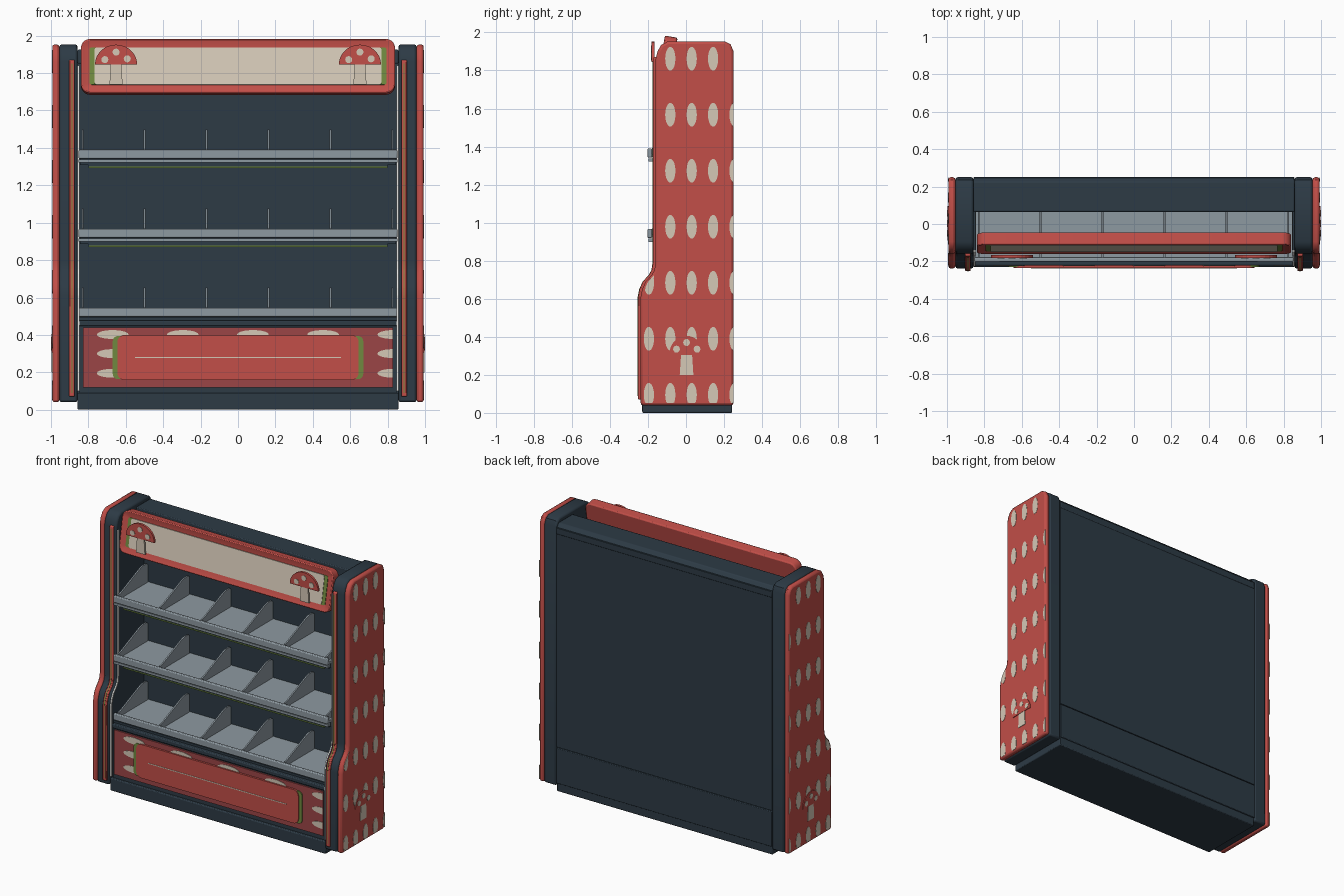
import bpy, bmesh, math

if "Cube" in bpy.data.objects:
    bpy.data.objects.remove(bpy.data.objects["Cube"])

def material(name, rgb):
    m = bpy.data.materials.new(name)
    m.diffuse_color = (*rgb, 1)
    m.use_nodes = True
    m.node_tree.nodes["Principled BSDF"].inputs["Base Color"].default_value = m.diffuse_color
    return m

RED = material("red", (0.54, 0.077, 0.065))
DEEP = material("deep red", (0.33, 0.06, 0.062))
DARK = material("dark slate", (0.026, 0.043, 0.06))
GREY = material("shelf grey", (0.27, 0.32, 0.355))
CREAM = material("cream", (0.66, 0.58, 0.47))
GREEN = material("leaf green", (0.16, 0.25, 0.05))
WHITE = material("white", (0.85, 0.85, 0.82))

def finish(name, bm, mat, bevel=0.0, seg=2):
    bmesh.ops.recalc_face_normals(bm, faces=bm.faces)
    me = bpy.data.meshes.new(name)
    bm.to_mesh(me)
    bm.free()
    me.materials.append(mat)
    ob = bpy.data.objects.new(name, me)
    bpy.context.collection.objects.link(ob)
    if bevel:
        mod = ob.modifiers.new("bevel", 'BEVEL')
        mod.width, mod.segments = bevel, seg
        mod.limit_method, mod.angle_limit = 'ANGLE', math.radians(50)
        bpy.context.view_layer.objects.active = ob
        ob.select_set(True)
        bpy.ops.object.shade_smooth_by_angle(angle=math.radians(35))
        ob.select_set(False)
    return ob

def prism(name, loops, axis, a, b, mat, bevel=0.0):
    """Extrude 2D outlines from a to b along x (points are y,z) or y (points are x,z)."""
    bm = bmesh.new()
    for pts in loops:
        put = (lambda d, p: (d, p[0], p[1])) if axis == 'x' else (lambda d, p: (p[0], d, p[1]))
        lo = [bm.verts.new(put(a, p)) for p in pts]
        hi = [bm.verts.new(put(b, p)) for p in pts]
        bm.faces.new(lo)
        bm.faces.new(hi[::-1])
        for i in range(len(pts)):
            j = (i + 1) % len(pts)
            bm.faces.new((lo[i], lo[j], hi[j], hi[i]))
    return finish(name, bm, mat, bevel)

def box(name, x0, x1, y0, y1, z0, z1, mat, bevel=0.0):
    return prism(name, [[(x0, z0), (x1, z0), (x1, z1), (x0, z1)]], 'y', y0, y1, mat, bevel)

def ellipse(cu, cv, ru, rv, n=18):
    return [(cu + ru * math.cos(2 * math.pi * i / n), cv + rv * math.sin(2 * math.pi * i / n)) for i in range(n)]

def rounded(hw, z0, z1, r, n=5):
    pts = []
    for k, (cx, cz) in enumerate([(hw - r, z1 - r), (r - hw, z1 - r), (r - hw, z0 + r), (hw - r, z0 + r)]):
        for i in range(n + 1):
            t = math.pi / 2 * (k + i / n)
            pts.append((cx + r * math.cos(t), cz + r * math.sin(t)))
    return pts

def dome(cu, cv, ru, rv, n=14):
    return [(cu + ru * math.cos(math.pi * i / n), cv + rv * math.sin(math.pi * i / n)) for i in range(n + 1)]

def stem(cu, z0, z1, w):
    return [(cu - w, z0), (cu + w, z0), (cu + 0.8 * w, z1), (cu - 0.8 * w, z1)]

# Front edge of the side walls, bottom to top, as (y, z)
FRONT = [(-0.238, 0.04), (-0.238, 0.61), (-0.23, 0.65), (-0.212, 0.69), (-0.18, 0.725),
         (-0.166, 0.75), (-0.16, 0.79), (-0.16, 1.86), (-0.15, 1.90), (-0.13, 1.935), (-0.095, 1.953)]
SIDE = FRONT + [(0.205, 1.953), (0.235, 1.937), (0.25, 1.90), (0.25, 0.04)]

def front_y(z):
    for (ya, za), (yb, zb) in zip(FRONT, FRONT[1:]):
        if za <= z <= zb:
            return ya + (yb - ya) * (z - za) / (zb - za)
    return FRONT[0][0]

def ribbon(z0, z1, fwd, back):
    """Strip following the front edge of the side wall."""
    mid = [p for p in FRONT if z0 < p[1] < z1]
    path = [(front_y(z0), z0)] + mid + [(front_y(z1), z1)]
    return [(y - fwd, z) for y, z in path] + [(y + back, z) for y, z in reversed(path)]

# Oval spots for the side walls, clipped to the wall outline
side_spots = []
for row in range(7):
    z = 0.095 + 0.2945 * row
    for col in range(5):
        y = -0.195 + 0.1125 * col
        if (col == 0 and row > 2) or (col == 4 and row == 6):
            continue
        pts = [(u, max(v, 0.052)) for u, v in ellipse(y, z, 0.027, 0.063)]
        side_spots.append([(min(max(u, front_y(v) + 0.012), 0.249), v) for u, v in pts])

# Side walls with trims, spots and mushroom emblem
for s, side in ((-1, "left"), (1, "right")):
    prism(side + "_outer_panel", [SIDE], 'x', s * 0.955, s * 0.993, RED, 0.013)
    prism(side + "_inner_panel", [SIDE], 'x', s * 0.858, s * 0.955, DARK, 0.012)
    prism(side + "_trim", [ribbon(0.07, 1.87, 0.014, 0.02)], 'x', s * 0.873, s * 0.903, RED, 0.006)
    prism(side + "_trim_line", [ribbon(0.09, 1.85, 0.016, 0.0)], 'x', s * 0.884, s * 0.890, GREEN)
    prism(side + "_light_strip", [ribbon(0.10, 1.84, -0.01, 0.022)], 'x', s * 0.848, s * 0.858, WHITE)
    prism(side + "_spots", side_spots, 'x', s * 0.992, s * 0.995, CREAM)
    prism(side + "_emblem_stem", [stem(0.003, 0.20, 0.31, 0.036)], 'x', s * 0.992, s * 0.997, CREAM)
    prism(side + "_emblem_cap", [dome(0.003, 0.305, 0.092, 0.10)], 'x', s * 0.992, s * 0.998, RED)
    prism(side + "_emblem_dots", [ellipse(u, v, 0.018, 0.019, 12) for u, v in
          ((-0.05, 0.335), (0.003, 0.37), (0.058, 0.335))], 'x', s * 0.997, s * 1.0, CREAM)

# Carcass
box("base", -0.858, 0.858, -0.23, 0.243, 0, 0.09, DARK, 0.006)
box("back_wall", -0.858, 0.858, 0.16, 0.248, 0.32, 1.90, DARK)
box("lower_back_panel", -0.858, 0.858, 0.16, 0.251, 0.06, 0.315, DARK, 0.004)
prism("roof", [[(0.065, 1.85), (0.25, 1.85), (0.25, 1.895), (0.225, 1.925), (0.065, 1.925)]],
      'x', -0.858, 0.858, DARK, 0.006)
box("lower_cabinet", -0.848, 0.848, -0.212, 0.17, 0.085, 0.455, DARK)
box("cabinet_rail", -0.85, 0.85, -0.222, 0.16, 0.448, 0.478, DARK, 0.006)

# Lower front panel with clipped spots and raised centre plate
box("front_panel", -0.83, 0.83, -0.222, -0.205, 0.12, 0.44, DEEP)
front_spots = []
for i in range(5):
    for z in (0.135, 0.195, 0.30, 0.402):
        pts = ellipse(-0.67 + 0.375 * i, z, 0.085, 0.024)
        if z > 0.15:
            front_spots.append([(min(u, 0.829), v) for u, v in pts])
prism("front_panel_spots", front_spots, 'y', -0.225, -0.221, CREAM)
prism("centre_plate_ends", [rounded(0.67, 0.163, 0.395, 0.03)], 'y', -0.230, -0.221, GREEN)
prism("centre_plate", [rounded(0.645, 0.158, 0.40, 0.04)], 'y', -0.236, -0.221, RED)
box("centre_line", -0.55, 0.55, -0.238, -0.235, 0.277, 0.283, CREAM)

# Shelves with lips, dividers and accent strips
for k, name in enumerate(("lower", "middle", "upper")):
    z = 0.497 + 0.4225 * k
    box(name + "_shelf", -0.848, 0.848, -0.19, 0.162, z + 0.002, z + 0.018, GREY)
    box(name + "_shelf_lip", -0.852, 0.852, -0.202, -0.178, z, z + 0.048, GREY, 0.006)
    box(name + "_shelf_foot", -0.852, 0.852, -0.196, -0.165, z - 0.02, z - 0.004, DARK if k == 0 else GREY)
    div = [(-0.178, z + 0.01), (-0.178, z + 0.05), (-0.15, z + 0.056), (0.07, z + 0.148), (0.10, z + 0.156),
           (0.14, z + 0.156), (0.155, z + 0.145), (0.155, z + 0.01)]
    for i in range(6):
        x = -0.83 + 0.331 * i
        prism(f"{name}_divider_{i + 1}", [div], 'x', x - 0.005, x + 0.005, GREY)
    if k:
        box(name + "_under_rail", -0.845, 0.845, -0.17, -0.14, z - 0.034, z, DARK)
        box(name + "_accent_strip", -0.80, 0.80, -0.165, -0.145, z - 0.05, z - 0.042, GREEN)
        box(name + "_accent_holder", -0.80, 0.80, -0.163, -0.147, z - 0.043, z - 0.03, DARK)

# Tilted header sign: frame with a recessed front
bm = bmesh.new()
loop = rounded(0.84, -0.147, 0.147, 0.05)
fr = bm.faces.new([bm.verts.new((x, -0.035, z)) for x, z in loop])
ext = bmesh.ops.extrude_face_region(bm, geom=[fr], use_keep_orig=True)
bmesh.ops.translate(bm, verts=[v for v in ext["geom"] if isinstance(v, bmesh.types.BMVert)], vec=(0, 0.07, 0))
bmesh.ops.recalc_face_normals(bm, faces=bm.faces)
bmesh.ops.inset_individual(bm, faces=[fr], thickness=0.045)
bmesh.ops.translate(bm, verts=fr.verts, vec=(0, 0.014, 0))
sign = [finish("sign_frame", bm, RED, 0.008)]
sign.append(prism("sign_ends", [rounded(0.794, -0.101, 0.101, 0.012)], 'y', -0.025, -0.018, GREEN))
sign.append(prism("sign_board", [rounded(0.768, -0.101, 0.101, 0.015)], 'y', -0.028, -0.018, CREAM))
for ob in sign:
    ob.location = (0, -0.104, 1.833)
    ob.rotation_euler = (math.radians(-10), 0, 0)

# Upright mushrooms in front of the sign
for s, side in ((-1, "left"), (1, "right")):
    c = s * 0.652
    prism(side + "_mushroom_stem", [stem(c, 1.738, 1.85, 0.035)], 'y', -0.177, -0.165, CREAM)
    prism(side + "_mushroom_cap", [dome(c, 1.845, 0.113, 0.107)], 'y', -0.182, -0.166, RED)
    prism(side + "_mushroom_dots", [ellipse(c + u, v, 0.019, 0.019, 12) for u, v in
          ((0, 1.912), (-0.06, 1.872), (0.06, 1.876))], 'y', -0.185, -0.181, CREAM)
